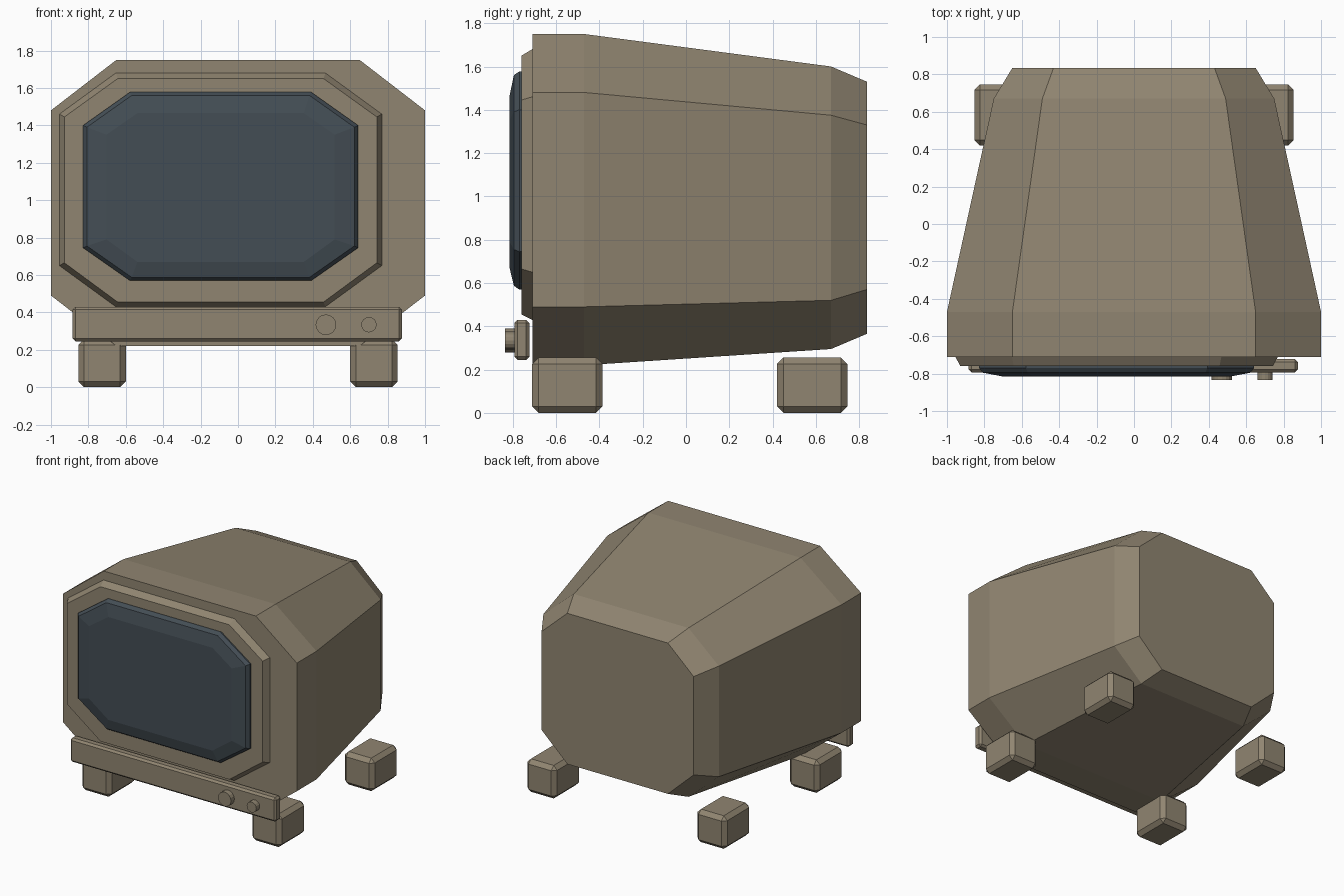
import bpy, bmesh
from math import radians
from mathutils import Matrix

cube = bpy.data.objects.get("Cube")
if cube:
    bpy.data.objects.remove(cube, do_unlink=True)


def material(name, rgb):
    mat = bpy.data.materials.new(name)
    mat.use_nodes = True
    mat.diffuse_color = (*rgb, 1)
    mat.node_tree.nodes["Principled BSDF"].inputs["Base Color"].default_value = (*rgb, 1)
    return mat


casing = material("warm taupe plastic", (0.28, 0.235, 0.165))
glass = material("dark blue grey glass", (0.057, 0.075, 0.09))


def finish(name, bm, mat):
    bmesh.ops.recalc_face_normals(bm, faces=bm.faces)
    mesh = bpy.data.meshes.new(name)
    bm.to_mesh(mesh)
    bm.free()
    mesh.materials.append(mat)
    obj = bpy.data.objects.new(name, mesh)
    bpy.context.collection.objects.link(obj)
    return obj


def octagon_loft(name, sections, mat, cx=0):
    """Each section: y, half width, half width of flat top, z bottom, lower corner, upper corner, top."""
    bm = bmesh.new()
    rings = []
    for y, w, f, z0, z1, z2, z3 in sections:
        outline = [(f, z0), (w, z1), (w, z2), (f, z3), (-f, z3), (-w, z2), (-w, z1), (-f, z0)]
        rings.append([bm.verts.new((cx + x, y, z)) for x, z in outline])
    for a, b in zip(rings, rings[1:]):
        for i in range(8):
            j = (i + 1) % 8
            bm.faces.new((a[i], a[j], b[j], b[i]))
    bm.faces.new(rings[0])
    bm.faces.new(rings[-1])
    return finish(name, bm, mat)


def bevelled_box(name, centre, size, bevel, mat):
    bm = bmesh.new()
    bmesh.ops.create_cube(bm, size=1, matrix=Matrix.Translation(centre) @ Matrix.Diagonal((*size, 1)))
    bmesh.ops.bevel(bm, geom=bm.edges[:], offset=bevel, segments=1, affect='EDGES')
    return finish(name, bm, mat)


def knob(name, x, z, radius):
    bm = bmesh.new()
    bmesh.ops.create_cone(bm, cap_ends=True, segments=16, radius1=radius, radius2=radius, depth=0.07,
                          matrix=Matrix.Translation((x, -0.8, z)) @ Matrix.Rotation(radians(90), 4, 'X'))
    return finish(name, bm, casing)


# Tapering cabinet
octagon_loft("cabinet", [
    (-0.71, 1.0, 0.65, 0.22, 0.49, 1.48, 1.75),
    (-0.47, 1.0, 0.65, 0.22, 0.49, 1.48, 1.75),
    (0.67, 0.75, 0.49, 0.295, 0.52, 1.375, 1.60),
    (0.835, 0.65, 0.43, 0.365, 0.57, 1.33, 1.53)], casing)

# Raised frame around the screen, set off to one side
octagon_loft("screen_frame", [
    (-0.70, 0.862, 0.56, 0.43, 0.65, 1.46, 1.68),
    (-0.71, 0.862, 0.56, 0.43, 0.65, 1.46, 1.68),
    (-0.76, 0.835, 0.55, 0.455, 0.665, 1.445, 1.65)], casing, cx=-0.093)

# Bulging screen
octagon_loft("screen", [
    (-0.75, 0.735, 0.485, 0.57, 0.745, 1.40, 1.577),
    (-0.77, 0.735, 0.485, 0.57, 0.745, 1.40, 1.577),
    (-0.795, 0.715, 0.475, 0.587, 0.755, 1.39, 1.56),
    (-0.815, 0.61, 0.445, 0.67, 0.79, 1.35, 1.465)], glass, cx=-0.093)

# Control strip and knobs
bevelled_box("control_strip", (-0.004, -0.758, 0.337), (1.76, 0.07, 0.185), 0.015, casing)
knob("large_knob", 0.47, 0.334, 0.055)
knob("small_knob", 0.70, 0.334, 0.041)

# Four block feet
for side, sx in (("left", 1), ("right", -1)):
    for end, y in (("front", -0.548), ("rear", 0.583)):
        bevelled_box(f"{end}_{side}_foot", (sx * 0.727, y, 0.128), (0.254, 0.326, 0.255), 0.03, casing)
